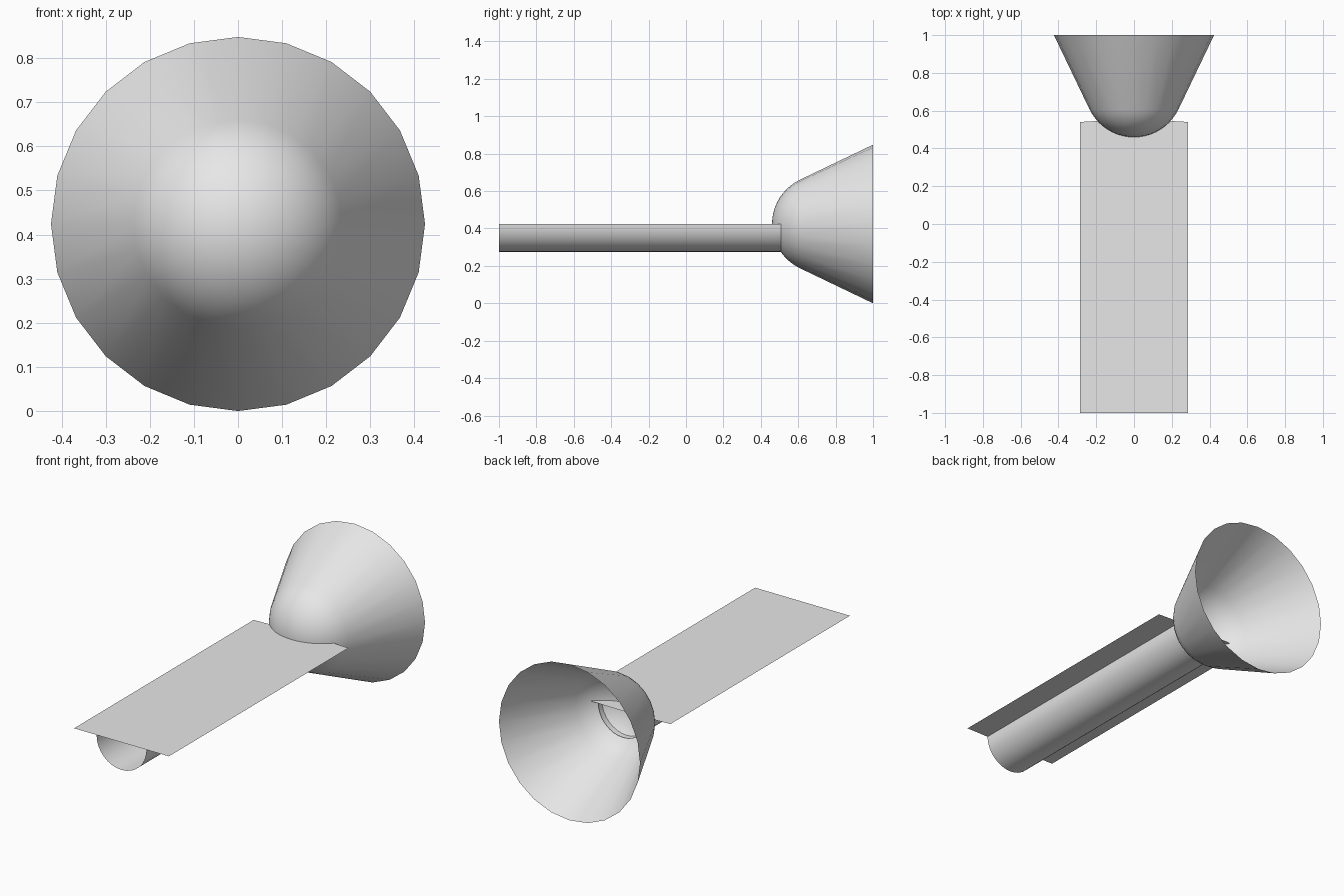
import bpy, bmesh
from math import sin, cos, pi, radians, sqrt

cube = bpy.data.objects.get("Cube")
if cube:
    bpy.data.objects.remove(cube)

AXIS_Z = 0.424      # shared height of bell axis, trough axis and plate
FRONT, END = -1.0, 0.54

grey = bpy.data.materials.new("light grey")
grey.use_nodes = True
grey.diffuse_color = (0.8, 0.8, 0.8, 1)
grey.node_tree.nodes["Principled BSDF"].inputs["Base Color"].default_value = grey.diffuse_color


def finish(name, bm, smooth=True):
    mesh = bpy.data.meshes.new(name)
    bm.to_mesh(mesh)
    bm.free()
    mesh.materials.append(grey)
    obj = bpy.data.objects.new(name, mesh)
    bpy.context.collection.objects.link(obj)
    if smooth:
        bpy.ops.object.select_all(action="DESELECT")
        obj.select_set(True)
        bpy.context.view_layer.objects.active = obj
        bpy.ops.object.shade_smooth_by_angle(angle=radians(40))
    return obj


# Bell: domed nose running tangentially into a straight flared cone
def bell(sides=24, dome_steps=10):
    radius, tip, flare = 0.262, 0.46, radians(25.6)
    profile = []
    for i in range(1, dome_steps + 1):
        a = (pi / 2 - flare) * i / dome_steps
        profile.append((tip + radius * (1 - cos(a)), radius * sin(a)))
    profile.append((1.0, AXIS_Z))

    bm = bmesh.new()
    nose = bm.verts.new((0, tip, AXIS_Z))
    rings = [[bm.verts.new((r * cos(2 * pi * k / sides), y, AXIS_Z + r * sin(2 * pi * k / sides)))
              for k in range(sides)] for y, r in profile]
    for k in range(sides):
        n = (k + 1) % sides
        bm.faces.new((nose, rings[0][k], rings[0][n]))
        for a, b in zip(rings, rings[1:]):
            bm.faces.new((a[k], b[k], b[n], a[n]))
    bmesh.ops.recalc_face_normals(bm, faces=bm.faces)
    if sum(f.normal.y for f in bm.faces) > 0:
        bmesh.ops.reverse_faces(bm, faces=bm.faces)
    finish("bell", bm)


# Trough: open half tube hanging under the plate
def trough(radius=0.15, steps=16):
    bm = bmesh.new()
    rows = [[bm.verts.new((radius * cos(pi + pi * k / steps), y, AXIS_Z + radius * sin(pi + pi * k / steps)))
             for k in range(steps + 1)] for y in (FRONT, END)]
    for k in range(steps):
        bm.faces.new((rows[0][k], rows[0][k + 1], rows[1][k + 1], rows[1][k]))
    finish("trough", bm)


# Plate: thin flat sheet with a very slightly bowed rear edge
def plate(half=0.285, steps=8):
    bm = bmesh.new()
    outline = [(-half, FRONT), (half, FRONT)]
    for i in range(steps + 1):
        t = 1 - 2 * i / steps
        outline.append((half * t, END + 0.01 * (1 - t * t)))
    bm.faces.new([bm.verts.new((x, y, AXIS_Z)) for x, y in outline])
    finish("plate", bm, smooth=False)


bell()
trough()
plate()
